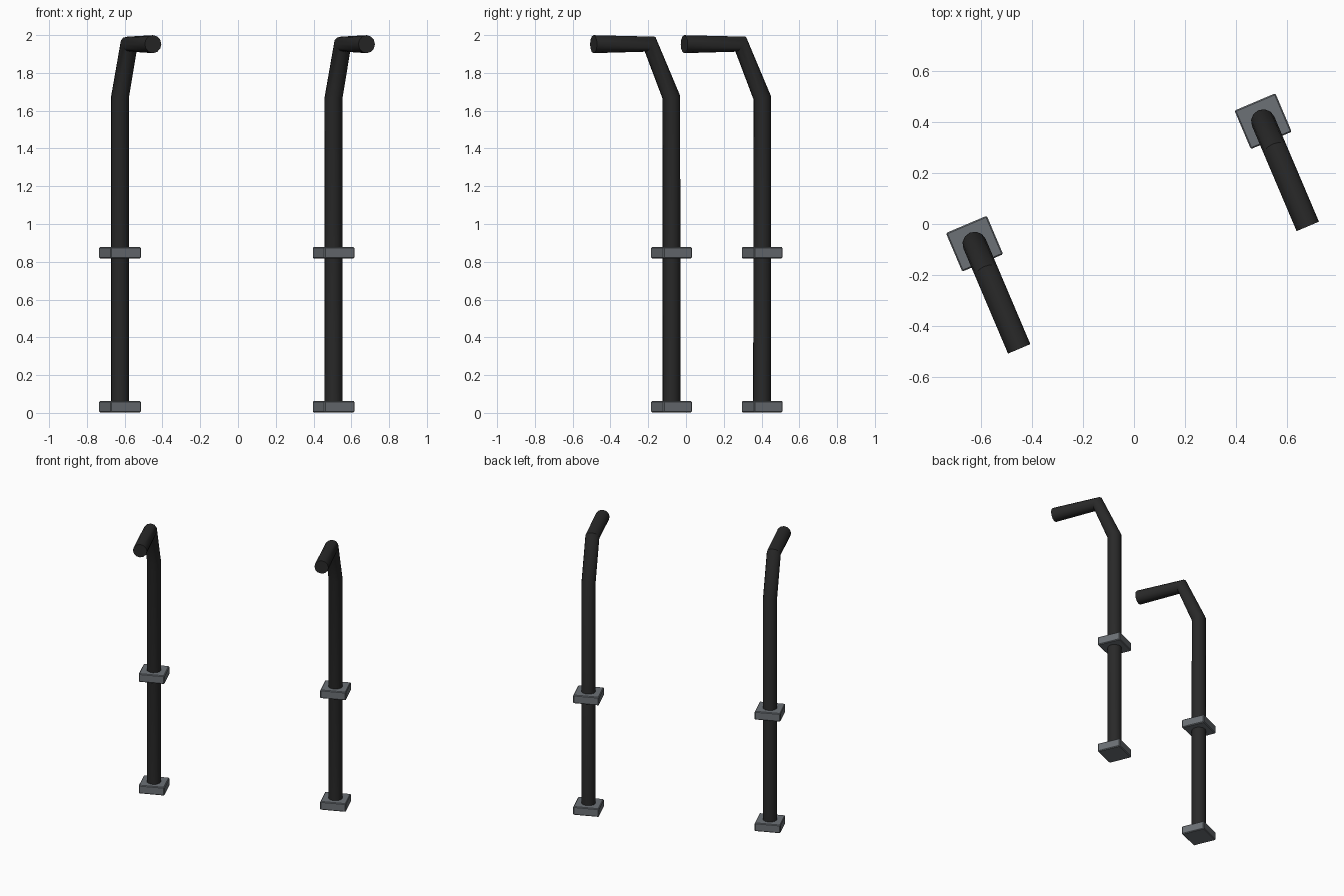
import bpy, bmesh, math
from mathutils import Matrix, Vector

if "Cube" in bpy.data.objects:
    bpy.data.objects.remove(bpy.data.objects["Cube"])

TURN = math.radians(23)


def material(name, rgb):
    m = bpy.data.materials.new(name)
    m.diffuse_color = (*rgb, 1)
    m.use_nodes = True
    m.node_tree.nodes["Principled BSDF"].inputs["Base Color"].default_value = m.diffuse_color
    return m


black = material("matte black", (0.022, 0.022, 0.022))
grey = material("steel grey", (0.15, 0.165, 0.18))


def add_object(name, bm, mat, spot):
    mesh = bpy.data.meshes.new(name)
    bm.to_mesh(mesh)
    bm.free()
    mesh.materials.append(mat)
    ob = bpy.data.objects.new(name, mesh)
    bpy.context.collection.objects.link(ob)
    ob.location = (*spot, 0)
    ob.rotation_euler.z = TURN
    return ob


def bent_pipe(name, spot, path, radius=0.0475, sides=12):
    """Pipe swept along a path in the local yz plane, capped at both ends."""
    bm = bmesh.new()
    pts = [Vector(p) for p in path]
    rings = []
    for i, p in enumerate(pts):
        before = (p - pts[i - 1]).normalized() if i else Vector()
        after = (pts[i + 1] - p).normalized() if i < len(pts) - 1 else Vector()
        t = (before + after).normalized()
        side = Vector((1, 0, 0))
        up = t.cross(side)
        rings.append([bm.verts.new(p + radius * (side * math.cos(a) + up * math.sin(a)))
                      for a in (2 * math.pi * k / sides for k in range(sides))])
    for r0, r1 in zip(rings, rings[1:]):
        for k in range(sides):
            n = (k + 1) % sides
            bm.faces.new((r0[k], r0[n], r1[n], r1[k]))
    bm.faces.new(rings[0])
    bm.faces.new(rings[-1])
    bmesh.ops.recalc_face_normals(bm, faces=bm.faces)
    ob = add_object(name, bm, black, spot)
    bpy.ops.object.select_all(action='DESELECT')
    ob.select_set(True)
    bpy.context.view_layer.objects.active = ob
    bpy.ops.object.shade_smooth_by_angle(angle=math.radians(35))


def plate(name, spot, z):
    """Square plate with slightly softened edges."""
    bm = bmesh.new()
    bmesh.ops.create_cube(bm, size=1, matrix=Matrix.Translation((0, 0, z))
                          @ Matrix.Diagonal((0.174, 0.164, 0.06, 1)))
    bmesh.ops.bevel(bm, geom=bm.edges[:], offset=0.005, segments=1, affect='EDGES')
    add_object(name, bm, grey, spot)


# Two matching posts, each with a base plate, a collar and a bent arm
for label, spot in (("left", (-0.625, -0.077)), ("right", (0.506, 0.403))):
    bent_pipe(label + "_post", spot,
              [(0, 0, 0.01), (0, 0, 1.67), (0, -0.123, 1.952), (0, -0.448, 1.952)])
    plate(label + "_base_plate", spot, 0.033)
    plate(label + "_collar", spot, 0.848)
